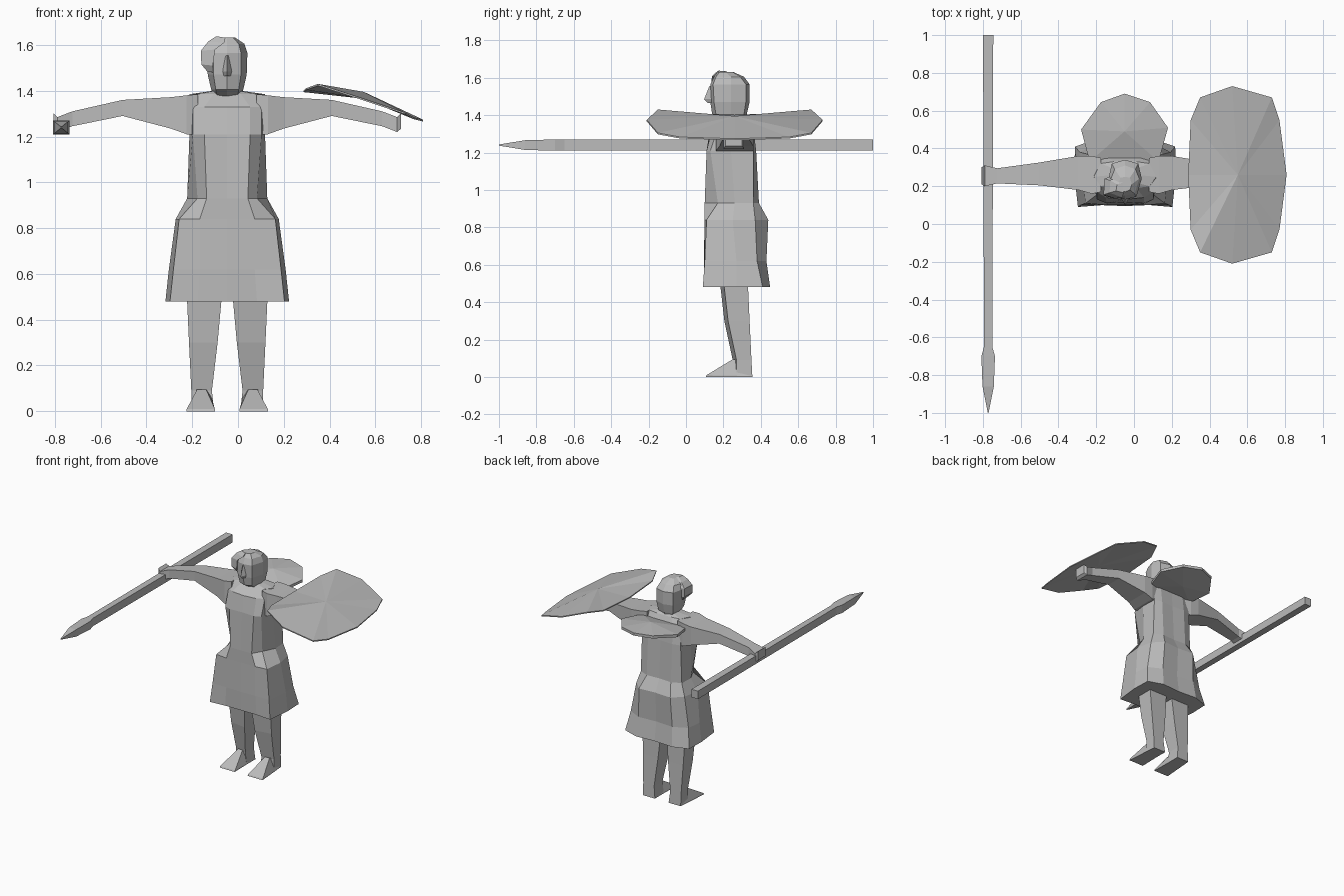
import bpy, bmesh, math

CX = -0.047  # body centre line

grey = bpy.data.materials.new("plain grey")
grey.diffuse_color = (0.5, 0.5, 0.5, 1)


def finish(name, bm):
    bmesh.ops.recalc_face_normals(bm, faces=bm.faces)
    me = bpy.data.meshes.new(name)
    bm.to_mesh(me)
    bm.free()
    me.materials.append(grey)
    ob = bpy.data.objects.new(name, me)
    bpy.context.collection.objects.link(ob)
    return ob


def loft(name, rings, flip=False):
    """Skin closed rings of points, cap both ends; flip mirrors across the body."""
    bm = bmesh.new()
    loops = [[bm.verts.new((2 * CX - x if flip else x, y, z)) for x, y, z in r] for r in rings]
    n = len(rings[0])
    for a, b in zip(loops, loops[1:]):
        for i in range(n):
            j = (i + 1) % n
            bm.faces.new((a[i], a[j], b[j], b[i]))
    bm.faces.new(loops[0])
    bm.faces.new(loops[-1])
    return finish(name, bm)


def sym(z, half):
    """Ring at height z from half an outline, running front centre to back centre."""
    right = [(CX + dx, y, z) for dx, y in half]
    left = [(CX - dx, y, z) for dx, y in reversed(half[1:-1])]
    return right + left


def box_ring(x, y0, y1, z0, z1):
    return [(x, y0, z0), (x, y1, z0), (x, y1, z1), (x, y0, z1)]


# Tunic with flared skirt and hip ledges
loft("tunic", [
    sym(0.48, [(0, .10), (.13, .10), (.25, .09), (.27, .27), (.265, .41), (.15, .45), (0, .44)]),
    sym(0.62, [(0, .095), (.12, .10), (.235, .10), (.255, .27), (.24, .38), (.14, .43), (0, .42)]),
    sym(0.84, [(0, .10), (.12, .10), (.21, .11), (.225, .25), (.20, .37), (.13, .44), (0, .43)]),
    sym(0.93, [(0, .10), (.09, .10), (.13, .17), (.175, .26), (.17, .36), (.10, .39), (0, .385)]),
    sym(1.21, [(0, .115), (.10, .11), (.15, .13), (.165, .24), (.16, .36), (.10, .375), (0, .37)]),
    sym(1.33, [(0, .13), (.10, .14), (.15, .17), (.17, .25), (.155, .34), (.10, .36), (0, .36)]),
    sym(1.385, [(0, .20), (.06, .19), (.13, .20), (.165, .25), (.13, .32), (.06, .33), (0, .33)]),
    sym(1.40, [(0, .21), (.03, .21), (.05, .22), (.06, .26), (.05, .29), (.03, .31), (0, .31)]),
])

# Arms, legs and feet on both sides
for side, flip in (("right", True), ("left", False)):
    loft(side + "_arm", [
        box_ring(0.08, .17, .35, 1.205, 1.385),
        box_ring(0.13, .16, .36, 1.21, 1.380),
        box_ring(0.20, .18, .36, 1.235, 1.372),
        box_ring(0.41, .205, .325, 1.29, 1.36),
        box_ring(0.63, .215, .295, 1.245, 1.31),
        box_ring(0.695, .20, .31, 1.22, 1.285),
        box_ring(0.713, .21, .30, 1.235, 1.303),
    ], flip)
    loft(side + "_leg", [
        [(x0, y0, z), (x1, y0 + .02, z), (x1, y1, z), (x0, y1, z)]
        for z, x0, x1, y0, y1 in [(0.52, -.025, .13, .18, .33), (0.30, -.005, .12, .205, .34),
                                  (0.09, .02, .11, .25, .35), (0.0, .01, .11, .25, .355)]
    ], flip)
    loft(side + "_foot", [
        [(.045, .25, .095), (.085, .25, .095), (.10, .345, .09), (.03, .345, .09)],
        [(.007, .11, .01), (.13, .11, .01), (.11, .353, .005), (.012, .353, .005)],
        [(.007, .105, 0), (.13, .105, 0), (.11, .355, 0), (.012, .355, 0)],
    ], flip)

# Head with beard-like jaw and rounded crown
loft("head", [
    sym(1.37, [(0, .20), (.045, .21), (.055, .25), (.045, .30), (0, .32)]),
    sym(1.405, [(0, .14), (.05, .16), (.07, .24), (.06, .31), (0, .325)]),
    sym(1.47, [(0, .13), (.06, .15), (.085, .24), (.07, .32), (0, .34)]),
    sym(1.565, [(0, .13), (.06, .145), (.088, .24), (.07, .32), (0, .34)]),
    sym(1.605, [(0, .15), (.05, .16), (.075, .24), (.055, .29), (0, .31)]),
    sym(1.632, [(0, .17), (.025, .18), (.035, .21), (.025, .245), (0, .25)]),
])
loft("nose", [
    sym(1.555, [(0, .125), (.008, .135), (0, .15)]),
    sym(1.485, [(0, .097), (.02, .135), (0, .15)]),
    sym(1.465, [(0, .115), (.015, .135), (0, .15)]),
])

# Swept lock of hair on one side
loft("hair_lock", [
    [(-.135, .16, 1.485), (-.11, .16, 1.48), (-.11, .23, 1.48), (-.135, .23, 1.485)],
    [(-.16, .15, 1.515), (-.11, .14, 1.51), (-.11, .25, 1.51), (-.155, .24, 1.515)],
    [(-.162, .155, 1.575), (-.10, .135, 1.58), (-.10, .26, 1.58), (-.155, .24, 1.575)],
    [(-.13, .165, 1.615), (-.06, .14, 1.61), (-.06, .25, 1.62), (-.125, .23, 1.61)],
    [(-.095, .175, 1.638), (-.055, .165, 1.632), (-.055, .22, 1.632), (-.09, .21, 1.635)],
])


def dish(name, rim, top, bottom, lip):
    """Thin faceted plate: rim outline joined to a raised and a lower centre."""
    bm = bmesh.new()
    up = [bm.verts.new(p) for p in rim]
    low = [bm.verts.new((x, y, z - lip)) for x, y, z in rim]
    a, b = bm.verts.new(top), bm.verts.new(bottom)
    for i in range(len(rim)):
        j = (i + 1) % len(rim)
        bm.faces.new((up[i], up[j], a))
        bm.faces.new((low[j], low[i], b))
        bm.faces.new((up[i], low[i], low[j], up[j]))
    return finish(name, bm)


# Long oval shield, tilted down away from the body
half = [(.52, .47, 1.375), (.35, .41, 1.43), (.30, .29, 1.412)]
outer = [(.77, .29, 1.283), (.73, .41, 1.305)]
MY = 0.26
dish("shield",
     [(x, MY + d, z) for x, d, z in half] + [(.287, MY, 1.402)]
     + [(x, MY - d, z) for x, d, z in reversed(half)]
     + [(x, MY - d, z) for x, d, z in reversed(outer)] + [(.808, MY, 1.274)]
     + [(x, MY + d, z) for x, d, z in outer],
     (.55, MY, 1.395), (.55, MY, 1.365), 0.008)

# Flat hat hanging behind the shoulders, higher at the back
hat = [(-.05, .69), (-.175, .645), (-.28, .50), (-.235, .33), (.13, .33), (.18, .51), (.085, .645)]
dish("back_hat", [(x, y, 1.345 + (y - .33) * .12) for x, y in hat],
     (-.05, .49, 1.395), (-.05, .48, 1.325), 0.02)

# Spear: square shaft and pointed head
SX, SZ = -0.772, 1.24


def spear_ring(y, w, h):
    return [(SX - w, y, SZ - h), (SX + w, y, SZ - h), (SX + w, y, SZ + h), (SX - w, y, SZ + h)]


loft("spear", [spear_ring(y, w, h) for y, w, h in
               [(1, .027, .03), (-.65, .022, .03), (-.70, .036, .03),
                (-.86, .03, .026), (-1, .002, .003)]])
